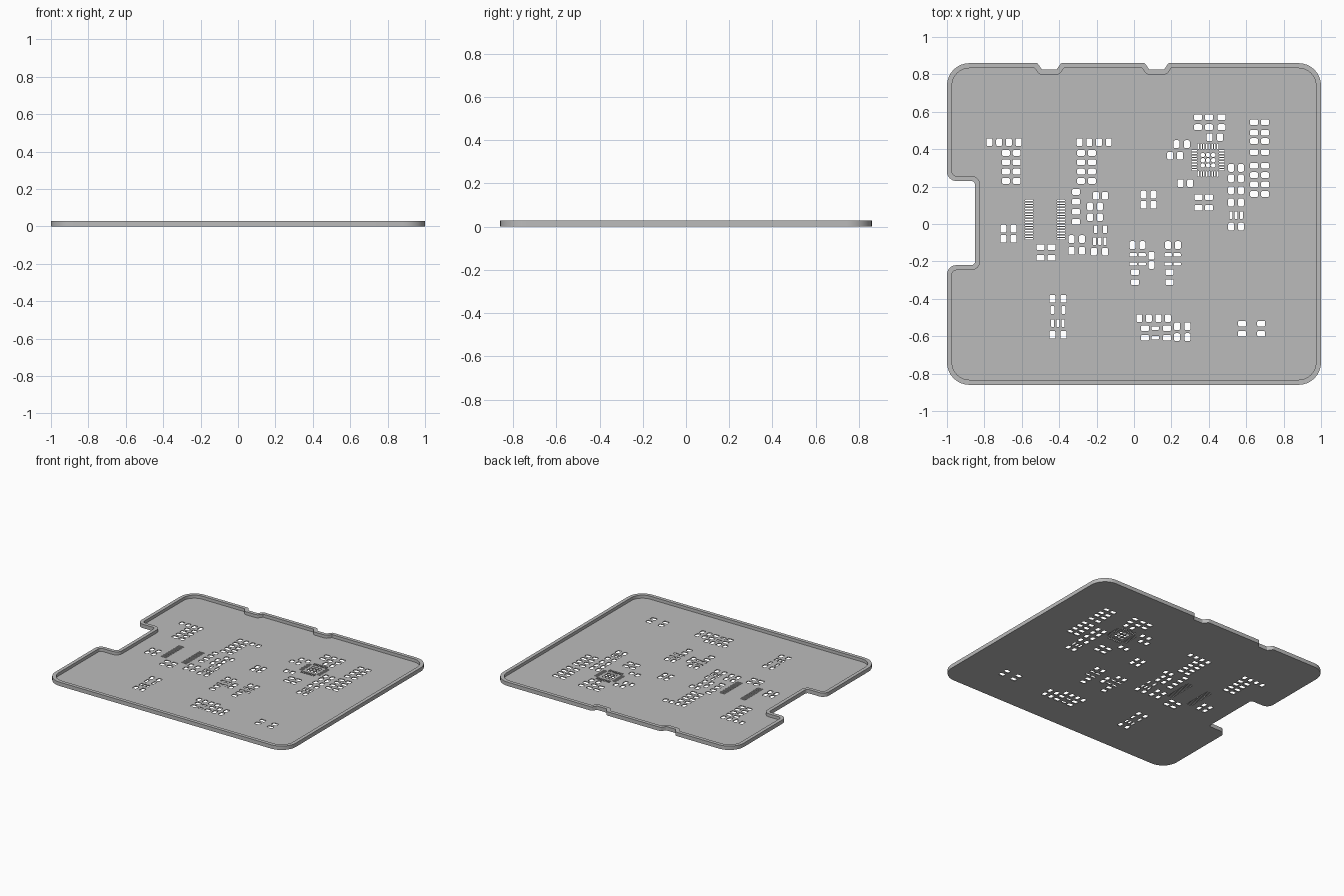
import bpy
import bmesh
from math import atan2, tan
from mathutils import Matrix, Vector

if "Cube" in bpy.data.objects:
    bpy.data.objects.remove(bpy.data.objects["Cube"], do_unlink=True)

SHEET_THICKNESS = 0.006
TOTAL_HEIGHT = 0.029
RIM_WIDTH = 0.027

metal = bpy.data.materials.new("plain grey")
metal.use_nodes = True
grey = (0.5, 0.5, 0.5, 1)
metal.diffuse_color = grey
metal.node_tree.nodes["Principled BSDF"].inputs["Base Color"].default_value = grey


def perpendicular(v):
    return Vector((-v.y, v.x))


def rounded_outline(corners, inset=0, segments=8):
    """Fillet a counter-clockwise list of (x, y, radius), moved inward by inset."""
    result = []
    count = len(corners)
    for i, (x, y, radius) in enumerate(corners):
        point = Vector((x, y))
        before = (point - Vector(corners[i - 1][:2])).normalized()
        after = (Vector(corners[(i + 1) % count][:2]) - point).normalized()
        turn = atan2(before.cross(after), before.dot(after))
        sign = 1 if turn > 0 else -1
        normal_a, normal_b = perpendicular(before), perpendicular(after)
        point += inset * (normal_a + normal_b) / (1 + normal_a.dot(normal_b))
        radius = max(radius - sign * inset, 0.004)
        start = point - before * radius * tan(abs(turn) / 2)
        centre = start + normal_a * radius * sign
        for step in range(segments + 1):
            spin = Matrix.Rotation(turn * step / segments, 2)
            result.append(centre + spin @ (start - centre))
    return result


def extruded_sheet(name, loops, bottom, top):
    """Fill the first loop, leave the others open, and give it thickness."""
    curve = bpy.data.curves.new(name, "CURVE")
    curve.dimensions = "2D"
    curve.fill_mode = "BOTH"
    curve.extrude = (top - bottom) / 2
    for loop in loops:
        spline = curve.splines.new("POLY")
        spline.points.add(len(loop) - 1)
        for target, source in zip(spline.points, loop):
            target.co = (source.x, source.y, 0, 1)
        spline.use_cyclic_u = True
    curve.materials.append(metal)
    obj = bpy.data.objects.new(name, curve)
    bpy.context.collection.objects.link(obj)
    bpy.ops.object.select_all(action="DESELECT")
    obj.select_set(True)
    bpy.context.view_layer.objects.active = obj
    bpy.ops.object.convert(target="MESH")
    obj = bpy.context.view_layer.objects.active
    mesh = bmesh.new()
    mesh.from_mesh(obj.data)
    bmesh.ops.translate(mesh, verts=mesh.verts, vec=(0, 0, (top + bottom) / 2))
    bmesh.ops.remove_doubles(mesh, verts=mesh.verts, dist=0.00005)
    bmesh.ops.recalc_face_normals(mesh, faces=mesh.faces)
    mesh.to_mesh(obj.data)
    mesh.free()
    bpy.ops.object.shade_smooth_by_angle()
    return obj


# Aperture sizes: width, height, corner radius
TALL = (0.031, 0.042, 0.008)
WIDE = (0.043, 0.031, 0.008)
SLIM = (0.02, 0.042, 0.004)
FLAT = (0.04, 0.018, 0.004)
NARROW = (0.017, 0.04, 0.004)
LEAD = (0.045, 0.008, 0.001)
SIDE_PIN = (0.03, 0.008, 0.001)
END_PIN = (0.008, 0.03, 0.001)
DOT = (0.024, 0.024, 0.0119)

apertures = []


def pads(size, columns, rows):
    """Cut one aperture at every crossing of the columns and rows."""
    width, height, radius = size
    for x in columns:
        for y in rows:
            box = [(x + sx * width / 2, y + sy * height / 2, radius)
                   for sx, sy in ((-1, -1), (1, -1), (1, 1), (-1, 1))]
            apertures.append(rounded_outline(box, segments=4))


def spaced(centre, pitch, count):
    return [centre + pitch * (i - (count - 1) / 2) for i in range(count)]


# Two matching groups at the upper left
bank_rows = spaced(0.305, 0.05, 4)
for bank_centre in (-0.695, -0.213):
    pads(TALL, spaced(bank_centre, 0.052, 4), [0.437])
for bank_centre in (-0.656, -0.254):
    pads(WIDE, spaced(bank_centre, 0.058, 2), bank_rows)

# Twin rows of fine leads and the pads around them
pads(LEAD, (-0.561, -0.39), spaced(0.023, 0.0147, 15))
pads(TALL, (-0.698, -0.644), (-0.025, -0.079))
pads(WIDE, (-0.5, -0.441), (-0.124, -0.18))
pads(WIDE, [-0.31], spaced(0.092, 0.053, 4))
pads(TALL, (-0.334, -0.278), (-0.081, -0.143))
pads(TALL, (-0.203, -0.155), [0.151])
pads(TALL, (-0.235, -0.182), (0.093, 0.036))
pads(SLIM, (-0.205, -0.155), [-0.028])
pads(NARROW, spaced(-0.183, 0.028, 3), [-0.092])
pads(TALL, (-0.214, -0.155), [-0.148])

# Lower left group
lower_columns = (-0.436, -0.377)
pads(TALL, lower_columns, (-0.4, -0.592))
pads(SLIM, lower_columns, [-0.46])
pads(NARROW, spaced(-0.407, 0.028, 3), [-0.53])

# Middle groups
pads(TALL, (0.051, 0.104), (0.157, 0.103))
pads(TALL, (-0.008, 0.045, 0.182, 0.235), [-0.113])
pads(FLAT, (-0.005, 0.043, 0.184, 0.23), (-0.165, -0.214))
pads(TALL, [0.093], (-0.17, -0.219))
pads(WIDE, (0.005, 0.19), (-0.258, -0.311))

# Lower middle and lower right groups
pads(TALL, spaced(0.105, 0.051, 4), [-0.504])
pads(WIDE, (0.059, 0.176), (-0.557, -0.608))
pads(FLAT, [0.114], (-0.557, -0.608))
pads(TALL, (0.23, 0.286), (-0.547, -0.605))
pads(WIDE, (0.578, 0.68), (-0.533, -0.587))

# Square chip pattern: pins on four sides, round holes in the middle
chip_x, chip_y, reach = 0.396, 0.341, 0.0735
pads(SIDE_PIN, (chip_x - reach, chip_x + reach), spaced(chip_y, 0.0147, 8))
pads(END_PIN, spaced(chip_x, 0.0147, 8), (chip_y - reach, chip_y + reach))
pads(DOT, spaced(chip_x, 0.028, 3), spaced(chip_y, 0.028, 3))

# Pads around the chip
pads(WIDE, (0.342, 0.401, 0.468), (0.571, 0.518))
pads(TALL, (0.404, 0.46), [0.464])
pads(TALL, (0.227, 0.283), [0.427])
pads(TALL, (0.193, 0.246), [0.365])
pads(TALL, (0.249, 0.3), [0.218])
pads(WIDE, (0.345, 0.401), (0.143, 0.087))
right_columns = (0.519, 0.572)
pads(TALL, right_columns, (0.3, 0.244, 0.18, 0.115, -0.014))
pads(NARROW, spaced(0.546, 0.028, 3), [0.047])

# Right-hand column pairs
far_columns = (0.642, 0.701)
pads(WIDE, far_columns, (0.544, 0.488, 0.443, 0.384))
pads(WIDE, far_columns, spaced(0.236, 0.0505, 4))


# Board outline with two small back notches and a large side notch
def back_notch(centre):
    return [(centre + 0.063, 0.86, 0.012), (centre + 0.039, 0.825, 0.006),
            (centre - 0.039, 0.825, 0.006), (centre - 0.063, 0.86, 0.012)]


board = [(-1, -0.86, 0.12), (1, -0.86, 0.12), (1, 0.86, 0.12)]
board += back_notch(0.121) + back_notch(-0.453)
board += [(-1, 0.86, 0.12), (-1, 0.23, 0.05), (-0.85, 0.23, 0.02),
          (-0.85, -0.22, 0.02), (-1, -0.22, 0.05)]
outer = rounded_outline(board)
inner = rounded_outline(board, inset=RIM_WIDTH)

# Thin perforated sheet and the raised rim around its edge
extruded_sheet("perforated_sheet", [outer] + apertures, 0, SHEET_THICKNESS)
extruded_sheet("raised_rim", [outer, inner], SHEET_THICKNESS, TOTAL_HEIGHT)
